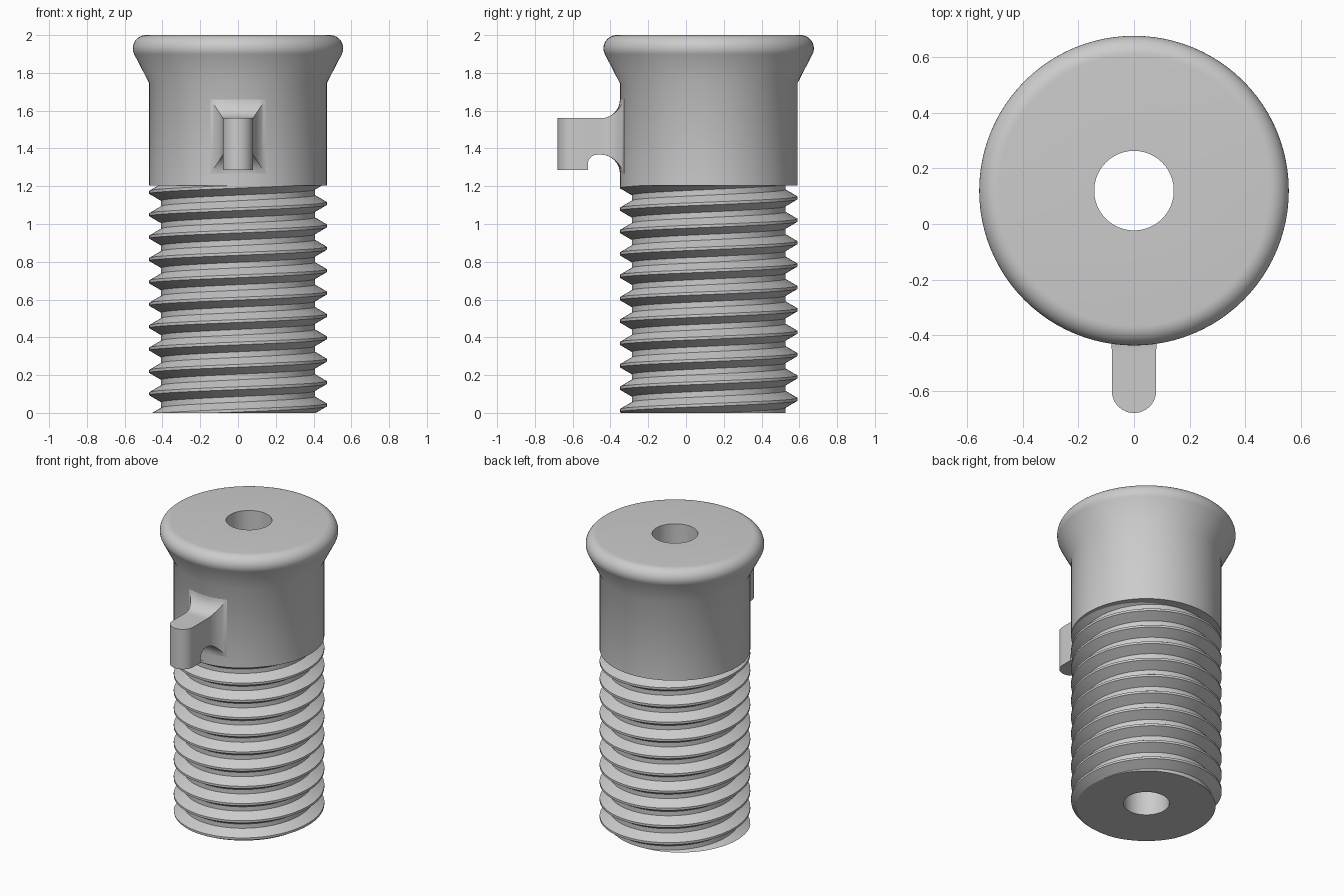
import bpy, bmesh, math
from mathutils import Vector

cube = bpy.data.objects.get("Cube")
if cube:
    bpy.data.objects.remove(cube, do_unlink=True)

AXIS_Y, BODY_R, BORE_R = 0.12, 0.47, 0.143
COLLAR_Z, TOP_Z = 1.205, 2.0
SEGMENTS = 96

grey = bpy.data.materials.new("plain grey")
grey.use_nodes = True
colour = (0.6, 0.6, 0.6, 1)
grey.diffuse_color = colour
grey.node_tree.nodes["Principled BSDF"].inputs["Base Color"].default_value = colour


def finish(bm, name, location=(0, 0, 0)):
    bmesh.ops.remove_doubles(bm, verts=bm.verts, dist=1e-5)
    bmesh.ops.recalc_face_normals(bm, faces=bm.faces)
    mesh = bpy.data.meshes.new(name)
    bm.to_mesh(mesh)
    bm.free()
    mesh.materials.append(grey)
    ob = bpy.data.objects.new(name, mesh)
    ob.location = location
    bpy.context.collection.objects.link(ob)
    bpy.ops.object.select_all(action='DESELECT')
    ob.select_set(True)
    bpy.context.view_layer.objects.active = ob
    bpy.ops.object.shade_smooth_by_angle(angle=math.radians(28))
    return ob


# Flared collar with a rounded rim, turned around the bore
rim_r, rim_x, rim_z = 0.07, 0.487, 1.93
profile = [(BORE_R, COLLAR_Z), (BORE_R, TOP_Z)]
for i in range(13):
    a = math.radians(90 - 117 * i / 12)
    profile.append((rim_x + rim_r * math.cos(a), rim_z + rim_r * math.sin(a)))
profile += [(BODY_R, 1.745), (BODY_R, COLLAR_Z)]
bm = bmesh.new()
rings = []
for j in range(SEGMENTS):
    a = math.tau * j / SEGMENTS
    rings.append([bm.verts.new((r * math.cos(a), r * math.sin(a), z)) for r, z in profile])
for j in range(SEGMENTS):
    a, b = rings[j], rings[(j + 1) % SEGMENTS]
    for k in range(len(profile)):
        m = (k + 1) % len(profile)
        bm.faces.new((a[k], b[k], b[m], a[m]))
finish(bm, "collar", (0, AXIS_Y, 0))

# Threaded shank: one helical sheet, trimmed flat at both ends
pitch, root_r, phase = 0.1185, 0.407, 0.042
tooth = [(-0.0075, BODY_R), (0.0075, BODY_R), (0.0445, root_r), (0.074, root_r)]
turns = 14
bm = bmesh.new()
cols = []
for j in range(SEGMENTS):
    a = math.tau * j / SEGMENTS
    col = []
    for k in range(4 * turns):
        dz, r = tooth[k % 4]
        z = phase + pitch * (k // 4 - 2 + j / SEGMENTS) + dz
        col.append(bm.verts.new((r * math.cos(a), r * math.sin(a), z)))
    cols.append(col)
for j in range(SEGMENTS):
    shift = 4 if j == SEGMENTS - 1 else 0
    nxt = cols[(j + 1) % SEGMENTS]
    for k in range(4 * turns - 1 - shift):
        bm.faces.new((cols[j][k], nxt[k + shift], nxt[k + 1 + shift], cols[j][k + 1]))
for z, up in ((0, -1), (COLLAR_Z, 1)):
    bmesh.ops.bisect_plane(bm, geom=bm.verts[:] + bm.edges[:] + bm.faces[:], dist=1e-6,
                           plane_co=(0, 0, z), plane_no=(0, 0, up), clear_outer=True)


# End faces reach in to the bore, then the bore wall joins them
def extrude(edges, move):
    new = bmesh.ops.extrude_edge_only(bm, edges=edges)["geom"]
    for v in (g for g in new if isinstance(g, bmesh.types.BMVert)):
        v.co = move(v.co)
    return [g for g in new if isinstance(g, bmesh.types.BMEdge) and g.is_boundary]


def to_bore(co):
    flat = Vector((co.x, co.y, 0)).normalized() * BORE_R
    return Vector((flat.x, flat.y, co.z))


boundary = [e for e in bm.edges if e.is_boundary]
low = [e for e in boundary if e.verts[0].co.z < 0.5]
high = [e for e in boundary if e.verts[0].co.z > 0.5]
extrude(high, to_bore)
inner = extrude(low, to_bore)
extrude(inner, lambda co: Vector((co.x, co.y, COLLAR_Z)))
finish(bm, "threaded_shank", (0, AXIS_Y, 0))

# Hooked lug: stations (y, half width, bottom, top, flare) from tip to collar
half, top, under, hook_low = 0.08, 1.56, 1.367, 1.285
face_y, flare_r = AXIS_Y - BODY_R, 0.1
stations = []
for i in range(13):
    a = math.pi / 2 * i / 12
    stations.append((-0.60 - half * math.cos(a), half * math.sin(a), hook_low, top, 0))
stations.append((-0.52, half, hook_low, top, 0))
for i in range(7):
    a = math.pi / 2 * i / 6
    stations.append((-0.52 + 0.05 * (1 - math.cos(a)), half,
                     under - 0.05 * (1 - math.sin(a)), top, 0))
for i in range(11):
    a = math.pi / 2 * i / 10
    f = flare_r * (1 - math.cos(a))
    stations.append((face_y - flare_r * (1 - math.sin(a)), half + 0.65 * f,
                     under - f, top + f, f / flare_r))
y, w, b, t, f = stations[-1]
stations.append((y + 0.04, w, b, t, f))

bm = bmesh.new()
COLS = 8
loops = []
for y, w, b, t, f in stations:
    xs = [w * (2 * i / COLS - 1) for i in range(COLS + 1)]
    pts = [(x, b) for x in xs] + [(x, t) for x in reversed(xs)]
    # The flare wraps around the collar's curve
    loops.append([bm.verts.new((x, y + f * (BODY_R - math.sqrt(BODY_R ** 2 - x * x)), z))
                  for x, z in pts])
for p, q in zip(loops, loops[1:]):
    for k in range(len(p)):
        m = (k + 1) % len(p)
        bm.faces.new((p[k], p[m], q[m], q[k]))
bm.faces.new(loops[-1])
bmesh.ops.dissolve_degenerate(bm, dist=1e-5, edges=bm.edges)
finish(bm, "hooked_lug")
